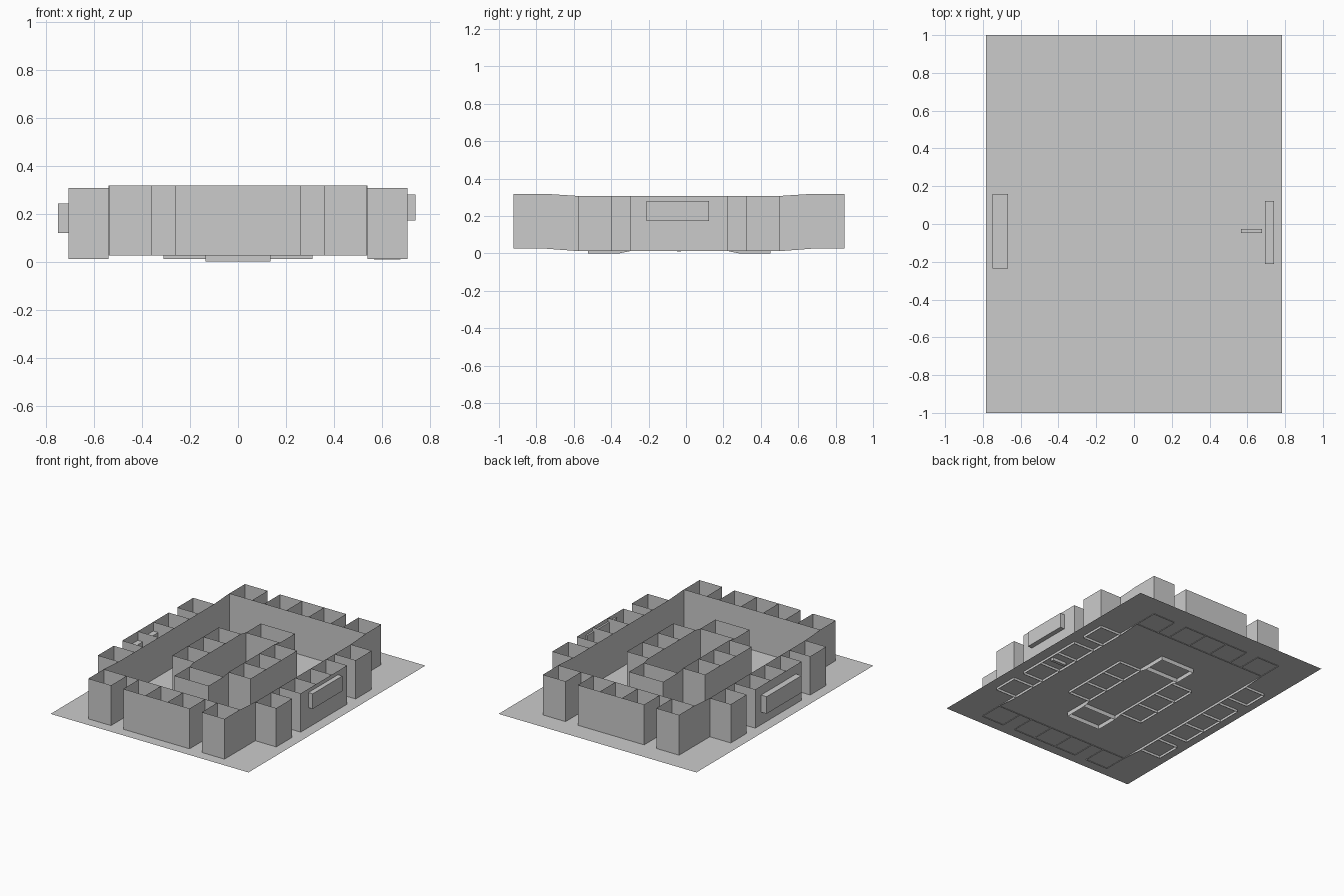
import bpy, bmesh

if "Cube" in bpy.data.objects:
    bpy.data.objects.remove(bpy.data.objects["Cube"])

CY = -0.037                    # the walls are symmetric about this y
ROOM_X, ROOM_Y = 0.54, 0.71    # half sizes of the hall
OUT_X, OUT_Y = 0.706, 0.885    # outer faces of the perimeter cells
Z_END = (0.025, 0.318)         # bottom/top of front and back rows
Z_SIDE = (0.012, 0.307)        # side rows and central rows
Z_CORE = (0.0, 0.295)          # central end rooms
BLOCK = 0.2625                 # half length of a three-cell block
BOX = (0.359, 0.539)           # span of a detached corner cell


def finish(name, bm):
    bmesh.ops.remove_doubles(bm, verts=bm.verts, dist=1e-5)
    mesh = bpy.data.meshes.new(name)
    bm.to_mesh(mesh)
    bm.free()
    ob = bpy.data.objects.new(name, mesh)
    bpy.context.collection.objects.link(ob)


def wall(bm, pts, closed=False):
    """Thin wall sheets along a path of (x, y, (z_low, z_high))."""
    cols = [[bm.verts.new((x, y + CY, z)) for z in zz] for x, y, zz in pts]
    pairs = list(zip(cols, cols[1:])) + ([(cols[-1], cols[0])] if closed else [])
    for a, b in pairs:
        bm.faces.new((a[0], b[0], b[1], a[1]))


def cells(bm, start, end, inner, outer, n, z, along_x):
    """Row of n cells: outer wall plus dividers back to the inner wall."""
    def p(t, d):
        return (t, d, z) if along_x else (d, t, z)
    wall(bm, [p(start, inner), p(start, outer)])
    for i in range(n):
        a = start + (end - start) * i / n
        b = start + (end - start) * (i + 1) / n
        wall(bm, [p(a, outer), p(b, outer), p(b, inner)])


def block(name, x0, x1, y0, y1, z0, z1):
    bm = bmesh.new()
    bmesh.ops.create_cube(bm, size=1)
    for v in bm.verts:
        v.co = ((x0 + x1) / 2 + v.co.x * (x1 - x0),
                (y0 + y1) / 2 + v.co.y * (y1 - y0),
                (z0 + z1) / 2 + v.co.z * (z1 - z0))
    finish(name, bm)


# Floor sheet
bm = bmesh.new()
bm.faces.new([bm.verts.new(c) for c in
              ((-.783, -1, .03), (.783, -1, .03), (.783, 1, .03), (-.783, 1, .03))])
finish("floor", bm)

# Hall walls, stepping down slightly along the sides
bm = bmesh.new()
right = [(ROOM_X, y, z) for y, z in ((-ROOM_Y, Z_END), (-BOX[1], Z_SIDE),
                                     (BOX[1], Z_SIDE), (ROOM_Y, Z_END))]
left = [(-x, y, z) for x, y, z in reversed(right)]
wall(bm, right + left, closed=True)
finish("hall_walls", bm)

# Perimeter cells on all four sides
for s, end_name, side_name in ((-1, "front", "left"), (1, "back", "right")):
    for name, inner, outer, z, along in (
            (end_name, s * ROOM_Y, s * OUT_Y, Z_END, True),
            (side_name, s * ROOM_X, s * OUT_X, Z_SIDE, False)):
        bm = bmesh.new()
        cells(bm, -BLOCK, BLOCK, inner, outer, 3, z, along)
        for t in (-1, 1):
            cells(bm, t * BOX[0], t * BOX[1], inner, outer, 1, z, along)
        finish(name + "_cells", bm)

# Central building: two rows of cells, two end rooms, inner court
CX, CO = 0.135, 0.31
E0, E1 = 0.32, 0.488
bm = bmesh.new()
for s in (-1, 1):
    wall(bm, [(s * CX, -E0, Z_CORE), (s * CX, -BLOCK, Z_SIDE),
              (s * CX, BLOCK, Z_SIDE), (s * CX, E0, Z_CORE)])
    cells(bm, -BLOCK, BLOCK, s * CX, s * CO, 3, Z_SIDE, False)
    wall(bm, [(-CX, s * E0, Z_CORE), (CX, s * E0, Z_CORE),
              (CX, s * E1, Z_CORE), (-CX, s * E1, Z_CORE)], closed=True)
finish("central_building", bm)

# Sign boxes on the side blocks and a small counter in the right block
block("left_sign_box", -.75, -.667, -.235, .16, .12, .242)
block("right_sign_box", .693, .74, -.212, .122, .172, .28)
block("counter", .567, .677, -.048, -.026, .009, .10)
